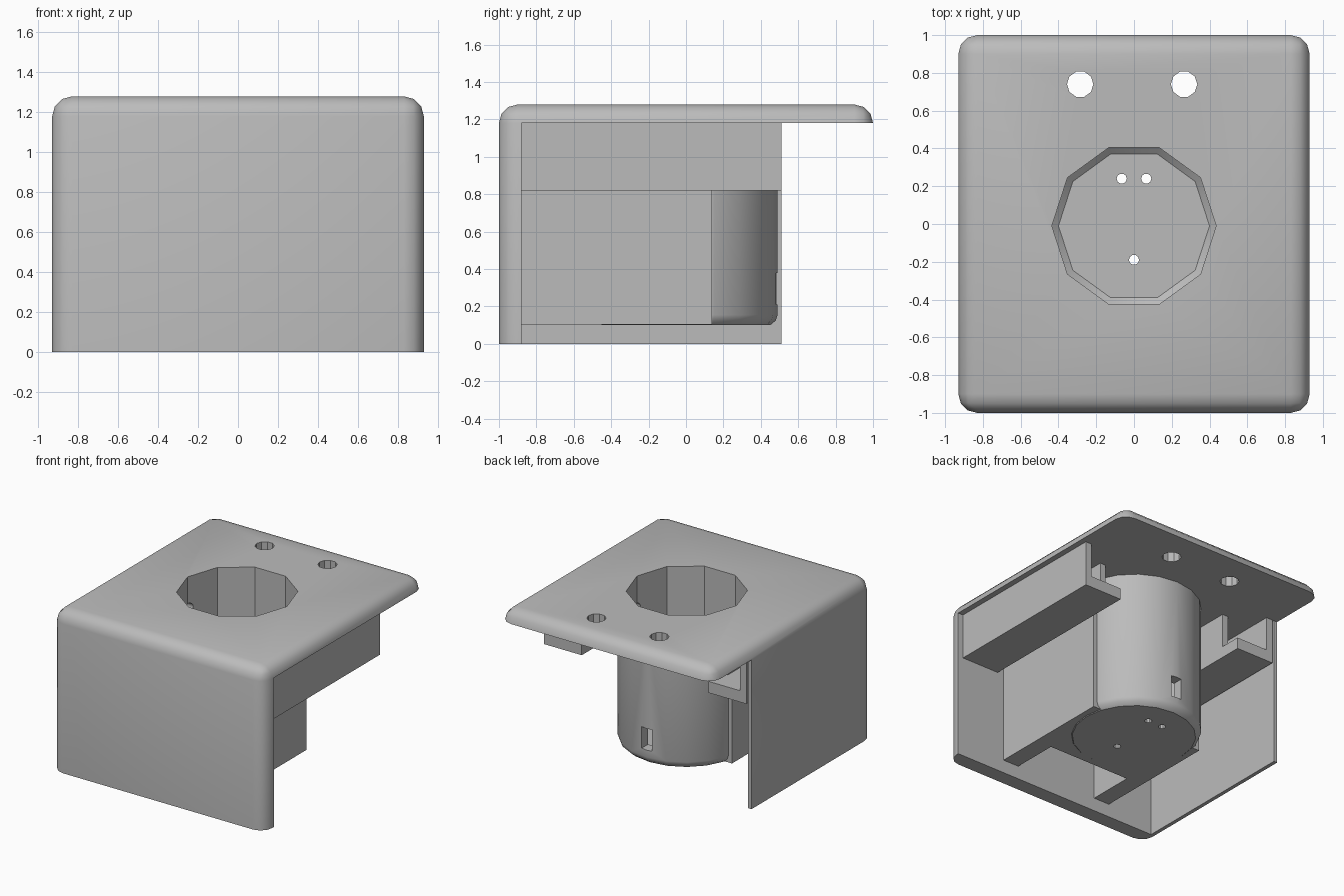
import bpy, math
from mathutils import Matrix

default = bpy.data.objects.get("Cube")
if default:
    bpy.data.objects.remove(default, do_unlink=True)

import bmesh

grey = bpy.data.materials.new("plain_grey")
grey.use_nodes = True
colour = (0.5, 0.5, 0.5, 1)
grey.diffuse_color = colour
grey.node_tree.nodes["Principled BSDF"].inputs["Base Color"].default_value = colour


def make_object(name, bm):
    bmesh.ops.recalc_face_normals(bm, faces=bm.faces)
    mesh = bpy.data.meshes.new(name)
    bm.to_mesh(mesh)
    bm.free()
    mesh.materials.append(grey)
    obj = bpy.data.objects.new(name, mesh)
    bpy.context.collection.objects.link(obj)
    return obj


def box(name, xs, ys, zs):
    bm = bmesh.new()
    bmesh.ops.create_cube(bm, size=1)
    for v in bm.verts:
        for axis, span in enumerate((xs, ys, zs)):
            v.co[axis] = span[v.co[axis] > 0]
    return make_object(name, bm)


def turned(name, stations, sides, centre=(0, 0), matrix=Matrix()):
    """Stack of regular polygon rings given as (radius, height)."""
    bm = bmesh.new()
    rings = []
    for r, z in stations:
        rings.append([bm.verts.new((centre[0] + r * math.cos(math.tau * i / sides),
                                    centre[1] + r * math.sin(math.tau * i / sides), z))
                      for i in range(sides)])
    for low, high in zip(rings, rings[1:]):
        for i in range(sides):
            j = (i + 1) % sides
            bm.faces.new((low[i], low[j], high[j], high[i]))
    bm.faces.new(rings[0][::-1])
    bm.faces.new(rings[-1])
    bm.transform(matrix)
    return make_object(name, bm)


def combine(obj, others, operation="DIFFERENCE"):
    """Boolean the others into obj, bake the result and drop the helpers."""
    for other in others:
        mod = obj.modifiers.new("cut", "BOOLEAN")
        mod.operation, mod.solver, mod.object = operation, "EXACT", other
    bpy.context.view_layer.update()
    baked = bpy.data.meshes.new_from_object(
        obj.evaluated_get(bpy.context.evaluated_depsgraph_get()))
    obj.modifiers.clear()
    obj.data = baked
    for other in others:
        bpy.data.objects.remove(other, do_unlink=True)


def hollow():
    return turned("hollow_cutter", [(0.40, 0.17), (0.435, 0.20), (0.435, 1.5)], 10, (0, -0.01))


# Outer shell: rounded block, opened to leave top plate, front wall and one side wall
shell = box("cover_shell", (-0.93, 0.93), (-1, 1), (0, 1.28))
bm = bmesh.new()
bm.from_mesh(shell.data)
rounded = [e for e in bm.edges if max(v.co.z for v in e.verts) > 1]
bmesh.ops.bevel(bm, geom=rounded, offset=0.1, segments=3, profile=0.5, affect="EDGES")
bm.to_mesh(shell.data)
bm.free()
combine(shell, [
    box("cavity_cutter", (-0.90, 2), (-0.88, 2), (-1, 1.18)),
    box("back_cutter", (-2, 2), (0.51, 3), (-1, 1.18)),
    hollow(),
    turned("hole_cutter", [(0.07, 1), (0.07, 1.5)], 10, (-0.285, 0.74)),
    turned("hole_cutter", [(0.07, 1), (0.07, 1.5)], 10, (0.265, 0.74)),
])

# Socket: round cup merged with a block that reaches the front wall
socket = turned("socket_cup", [(0.45, 0.10), (0.48, 0.125), (0.49, 0.155), (0.49, 1.2)], 20)
combine(socket, [box("socket_block", (-0.5, 0.5), (-0.9, 0.14), (0.105, 1.19))], "UNION")
sideways = Matrix.Translation((0, 0, 1.03)) @ Matrix.Rotation(math.pi / 2, 4, "Y")
pin_holes = [turned("pin_cutter", [(0.027, -1), (0.027, 1)], 10, c)
             for c in ((-0.065, 0.24), (0.065, 0.24), (0, -0.19))]
combine(socket, [
    hollow(),
    box("notch_cutter", (-0.36, 0.36), (-0.95, -0.51), (-1, 1.5)),
    box("slot_cutter", (-0.04, 0.05), (0.3, 0.6), (0.21, 0.38)),
    turned("cross_cutter", [(0.04, -0.53), (0.04, 0.53)], 12, matrix=sideways),
] + pin_holes)

# Channel rails under the plate, one on each side
rails = []
for side, s in (("left", 1), ("right", -1)):
    def span(a, b):
        return tuple(sorted((s * a, s * b)))
    rail = box(side + "_rail", span(0.555, 0.885), (-0.9, 0.51), (0.82, 1.2))
    combine(rail, [
        box("channel_cutter", span(0.605, 0.83), (-0.88, 1), (0.91, 1.5)),
        box("lip_cutter", span(0.4, 0.83), (0.34, 1), (0.91, 1.5)),
    ])
    rails.append(rail)

# Soft shading on curves, crisp flat edges
bpy.ops.object.select_all(action="DESELECT")
for obj in [shell, socket] + rails:
    obj.select_set(True)
    bpy.context.view_layer.objects.active = obj
bpy.ops.object.shade_smooth_by_angle(angle=math.radians(34))
